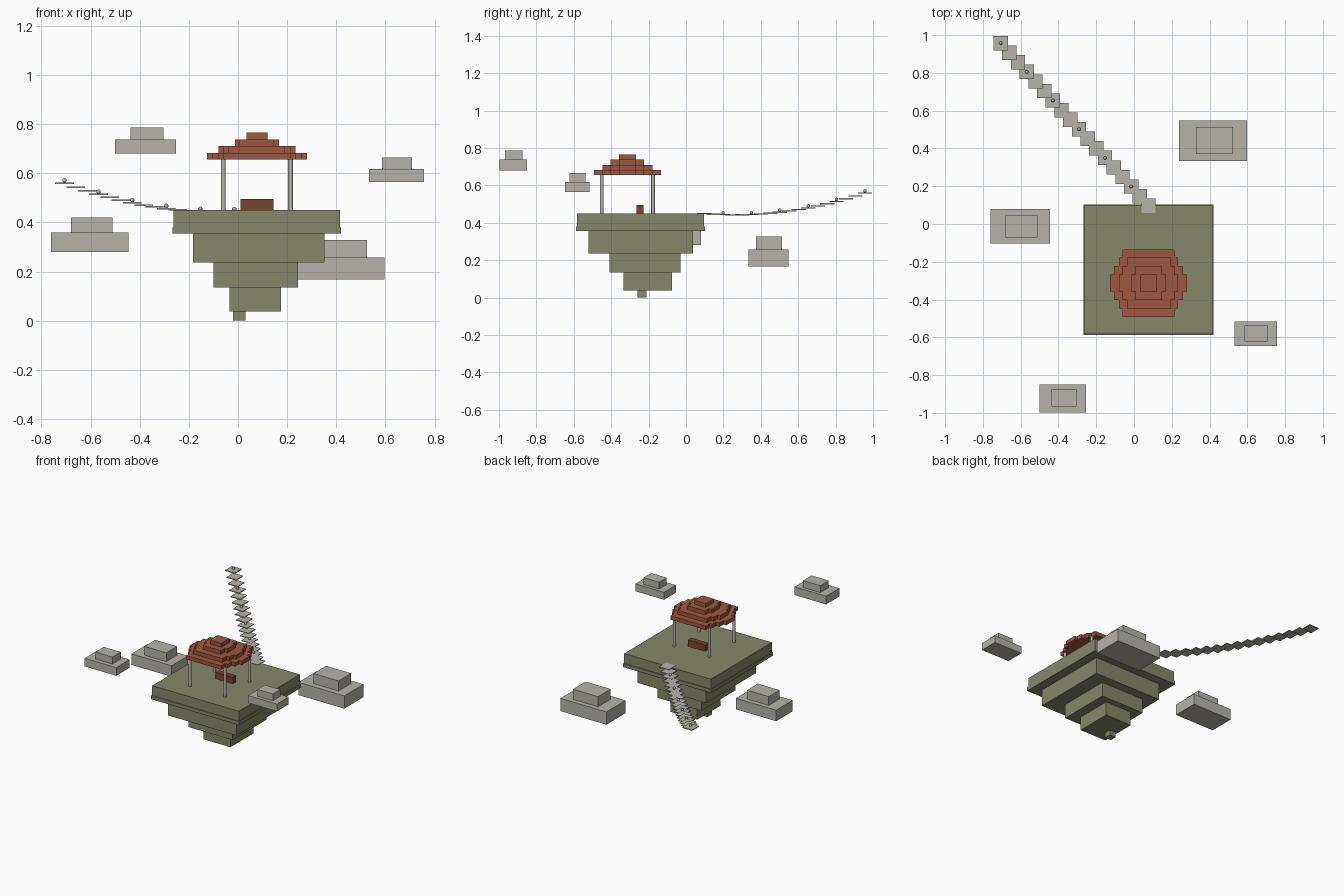
import bpy, bmesh
from mathutils import Matrix, Vector

cube = bpy.data.objects.get("Cube")
if cube:
    bpy.data.objects.remove(cube)


def material(name, rgb):
    m = bpy.data.materials.new(name)
    m.use_nodes = True
    m.diffuse_color = (*rgb, 1)
    m.node_tree.nodes["Principled BSDF"].inputs["Base Color"].default_value = (*rgb, 1)
    return m


STONE = material("pale_stone", (0.47, 0.45, 0.41))
OLIVE = material("olive_ground", (0.24, 0.245, 0.145))
BRICK = material("red_brick", (0.35, 0.095, 0.05))
WOOD = material("brown_wood", (0.18, 0.06, 0.03))


def add_box(bm, x, y, z):
    """Box from (min, max) pairs."""
    size = [b - a for a, b in (x, y, z)]
    centre = Vector([(a + b) / 2 for a, b in (x, y, z)])
    bmesh.ops.create_cube(bm, size=1, matrix=Matrix.Translation(centre) @ Matrix.Diagonal((*size, 1)))


def finish(bm, name, mat):
    mesh = bpy.data.meshes.new(name)
    bm.to_mesh(mesh)
    bm.free()
    mesh.materials.append(mat)
    obj = bpy.data.objects.new(name, mesh)
    bpy.context.collection.objects.link(obj)
    return obj


def box(name, mat, x, y, z):
    bm = bmesh.new()
    add_box(bm, x, y, z)
    return finish(bm, name, mat)


# Floating island: stepped tiers from tip to lawn
tiers = {
    "island_tip": ((-0.02, 0.03), (-0.26, -0.21), (0, 0.037)),
    "island_lower": ((-0.035, 0.175), (-0.335, -0.075), (0.037, 0.135)),
    "island_middle": ((-0.10, 0.245), (-0.41, -0.03), (0.135, 0.237)),
    "island_upper": ((-0.183, 0.352), (-0.52, 0.037), (0.237, 0.355)),
    "island_rim": ((-0.267, 0.42), (-0.588, 0.102), (0.355, 0.38)),
    "island_top": ((-0.262, 0.415), (-0.583, 0.097), (0.38, 0.45)),
}
for name, spans in tiers.items():
    box(name, OLIVE, *spans)

# Floating stones: a slab with a smaller block on it
stones = {
    "front_left_stone": ((-0.5, -0.253), (-0.997, -0.85), (0.68, 0.738),
                         (-0.438, -0.304), (-0.967, -0.873), 0.787),
    "front_right_stone": ((0.532, 0.757), (-0.647, -0.515), (0.565, 0.617),
                          (0.586, 0.708), (-0.622, -0.538), 0.665),
    "side_stone": ((-0.76, -0.446), (-0.103, 0.08), (0.28, 0.358),
                   (-0.68, -0.51), (-0.072, 0.048), 0.42),
    "back_stone": ((0.238, 0.597), (0.334, 0.548), (0.167, 0.257),
                   (0.327, 0.524), (0.373, 0.514), 0.328),
}
for name, (x, y, z, cap_x, cap_y, cap_top) in stones.items():
    bm = bmesh.new()
    add_box(bm, x, y, z)
    add_box(bm, cap_x, cap_y, (z[1], cap_top))
    finish(bm, name, STONE)

# Pavilion pillars and bench
CX, CY = 0.077, -0.313
for sx, side in ((-1, "right"), (1, "left")):
    for sy, end in ((-1, "front"), (1, "back")):
        bm = bmesh.new()
        bmesh.ops.create_cone(bm, cap_ends=True, segments=12, radius1=0.01, radius2=0.01, depth=0.21,
                              matrix=Matrix.Translation((CX + sx * 0.137, CY + sy * 0.137, 0.553)))
        pillar = finish(bm, f"{end}_{side}_pillar", STONE)
        for p in pillar.data.polygons:
            p.use_smooth = len(p.vertices) == 4

box("bench", WOOD, (0.01, 0.145), (-0.265, -0.227), (0.45, 0.495))

# Brick roof: each course has two rows fewer; half widths run edge row to middle row
courses = [
    (0.137, 0.156, 0.183, 0.204),
    (0.115, 0.137, 0.157),
    (0.07, 0.09),
    (0.043,),
]
ROW, COURSE = 0.0448, 0.0275
for level, halves in enumerate(courses):
    bm = bmesh.new()
    z = 0.655 + level * COURSE
    for i, half in enumerate(halves):
        inner = (len(halves) - 1 - i) * ROW
        count = max(1, round(half * 2 / 0.07))
        width = half * 2 / count
        for y in (CY + inner, CY - inner - ROW):
            for k in range(count):
                x = CX - half + k * width
                add_box(bm, (x, x + width), (y, y + ROW), (z, z + COURSE))
    finish(bm, f"roof_course_{level + 1}", BRICK)

# Hanging path of thin slabs with a sag, and a knob on every third slab
steps, knobs = bmesh.new(), bmesh.new()
LAST, HALF = 17, 0.038
for i in range(LAST + 1):
    t = i / LAST
    x = 0.077 - 0.783 * t
    y = 0.097 + 0.86 * t
    z = 0.449 + 0.111 * t - 0.18 * t * (1 - t)
    add_box(steps, (x - HALF, x + HALF), (y - HALF, y + HALF), (z - 0.003, z + 0.003))
    if i % 3 == 2:
        bmesh.ops.create_uvsphere(knobs, u_segments=12, v_segments=8, radius=0.009,
                                  matrix=Matrix.Translation((x, y, z + 0.011)))
finish(steps, "path_slabs", STONE)
knob_obj = finish(knobs, "path_knobs", STONE)
for p in knob_obj.data.polygons:
    p.use_smooth = True
